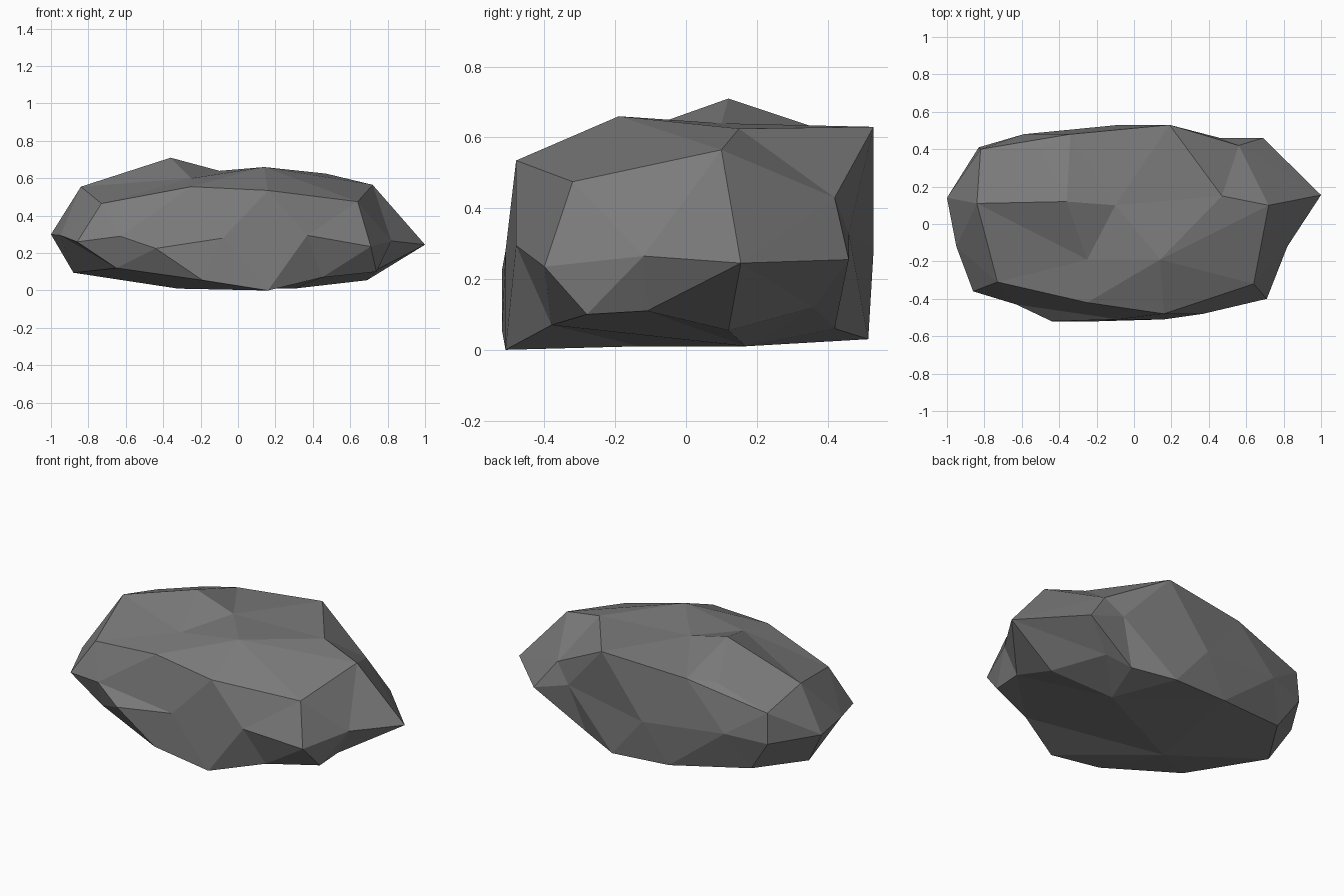
import bpy, bmesh
from mathutils import Vector

# Corner points of the boulder, grouped in bands from top to bottom
crown = [(-.36, .12, .71), (-.10, .10, .64), (-.25, -.19, .60), (.14, -.19, .66),
         (.47, .15, .625), (.19, .53, .63), (-.34, .48, .59), (-.50, .41, .58)]
shoulder = [(-.84, .11, .555), (-.82, .40, .48), (.72, .10, .565), (.64, -.32, .475),
            (.16, -.48, .535), (-.25, -.42, .555), (-.73, -.31, .465), (.56, .42, .43)]
waist = [(-1, .14, .30), (-.83, .41, .30), (-.59, .48, .325), (-.08, .53, .28),
         (.46, .46, .33), (.69, .46, .255), (1, .155, .245), (.82, -.12, .265),
         (.71, -.40, .235), (.37, -.48, .295), (-.08, -.51, .28), (-.44, -.52, .225),
         (-.63, -.43, .29), (-.86, -.36, .26), (-.95, -.12, .295)]
underside = [(.16, -.51, 0), (-.19, -.52, .055), (-.65, -.36, .12), (-.88, .09, .095),
             (-.70, .38, .11), (-.23, .49, .045), (.13, .515, .03), (.37, .42, .06),
             (.50, .36, .12), (.69, .12, .055), (.74, -.11, .11), (.74, -.28, .10),
             (.45, -.38, .07), (-.32, -.13, .01), (.30, .17, .01)]

# Skin the corners: push them to a unit ball, wrap a hull, then return them to place
core, radii = Vector((0, 0, .33)), Vector((1, .53, .36))
bm = bmesh.new()
home = {}
for p in crown + shoulder + waist + underside:
    d = Vector(p) - core
    ball = Vector([d[i] / radii[i] for i in range(3)]).normalized()
    home[bm.verts.new(ball)] = Vector(p)
bmesh.ops.convex_hull(bm, input=list(bm.verts))
for v, p in home.items():
    v.co = p
bmesh.ops.recalc_face_normals(bm, faces=list(bm.faces))

mesh = bpy.data.meshes.new("boulder")
bm.to_mesh(mesh)
bm.free()

# Plain grey stone, flat faces
stone = bpy.data.materials.new("grey stone")
stone.diffuse_color = (.2, .2, .2, 1)
mesh.materials.append(stone)
boulder = bpy.data.objects.new("boulder", mesh)
bpy.context.collection.objects.link(boulder)
